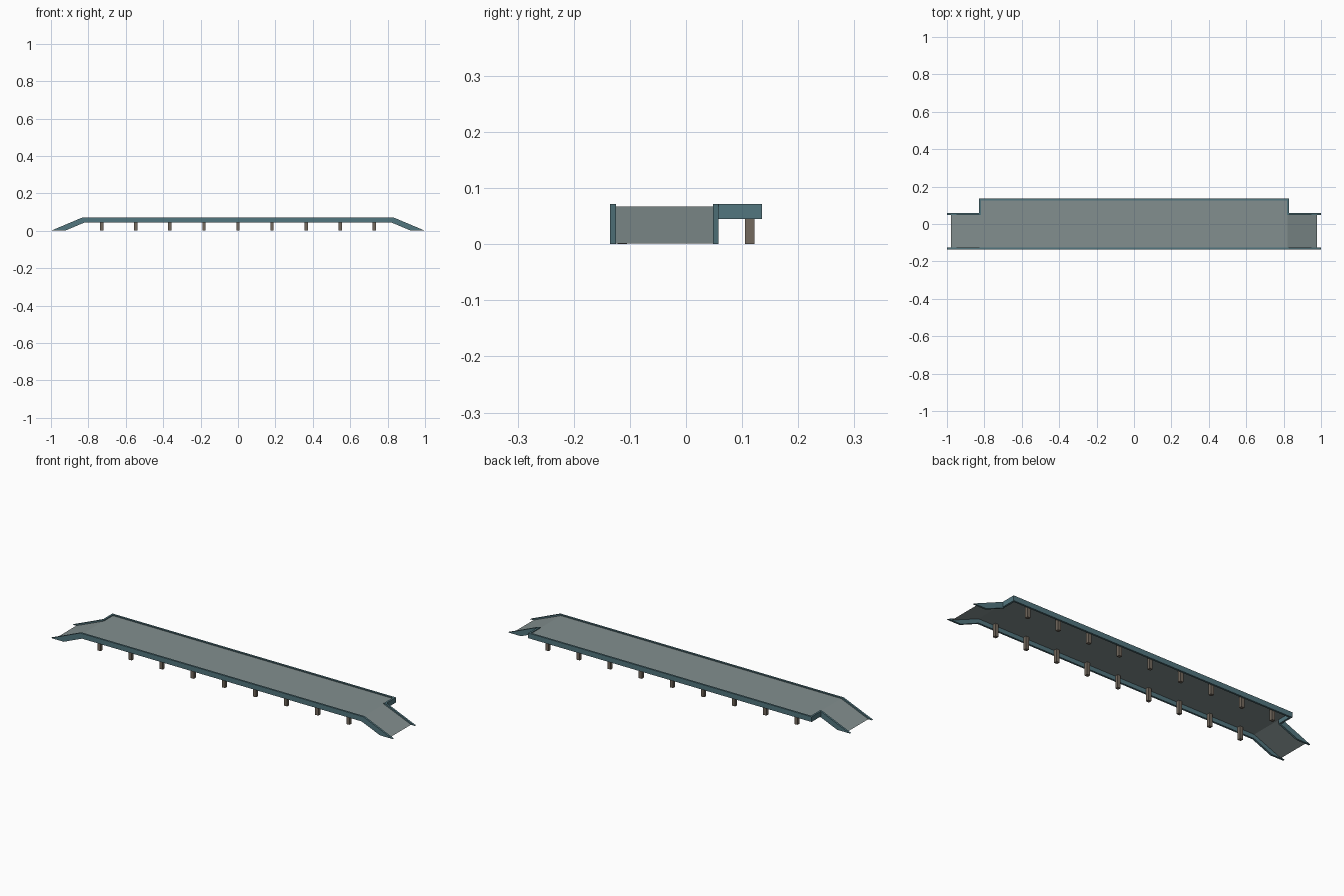
import bpy, bmesh

if "Cube" in bpy.data.objects:
    bpy.data.objects.remove(bpy.data.objects["Cube"])

def material(name, rgb):
    m = bpy.data.materials.new(name)
    m.diffuse_color = (*rgb, 1)
    m.use_nodes = True
    m.node_tree.nodes["Principled BSDF"].inputs["Base Color"].default_value = m.diffuse_color
    return m

GREY = material("deck grey", (0.225, 0.275, 0.275))
TEAL = material("beam teal", (0.085, 0.18, 0.21))
BROWN = material("post brown", (0.17, 0.14, 0.11))

def finish(bm, name, mat):
    bmesh.ops.recalc_face_normals(bm, faces=bm.faces)
    mesh = bpy.data.meshes.new(name)
    bm.to_mesh(mesh)
    bm.free()
    mesh.materials.append(mat)
    obj = bpy.data.objects.new(name, mesh)
    bpy.context.collection.objects.link(obj)
    return obj

def extrude_profile(name, xz, y0, y1, mat):
    """Solid made by pushing an x-z outline from y0 to y1."""
    bm = bmesh.new()
    face = bm.faces.new([bm.verts.new((x, y0, z)) for x, z in xz])
    ext = bmesh.ops.extrude_face_region(bm, geom=[face])["geom"]
    moved = [v for v in ext if isinstance(v, bmesh.types.BMVert)]
    bmesh.ops.translate(bm, verts=moved, vec=(0, y1 - y0, 0))
    return finish(bm, name, mat)

def box(name, x0, x1, y0, y1, z0, z1, mat):
    return extrude_profile(name, [(x0, z0), (x1, z0), (x1, z1), (x0, z1)], y0, y1, mat)

def sheet(name, quad, mat):
    bm = bmesh.new()
    bm.faces.new([bm.verts.new(p) for p in quad])
    bm.normal_update()
    for f in bm.faces:
        if f.normal.z < 0:
            f.normal_flip()
    mesh = bpy.data.meshes.new(name)
    bm.to_mesh(mesh)
    bm.free()
    mesh.materials.append(mat)
    bpy.context.collection.objects.link(bpy.data.objects.new(name, mesh))

TOP, BOT, DECK = 0.072, 0.045, 0.067
YF, YB, YR, T = -0.135, 0.135, 0.058, 0.01
XE = 0.829

# front edge beam, bending down along both ramps
right = [(0.818, BOT), (0.925, 0), (1.0, 0), (XE, TOP)]
left = [(-x, z) for x, z in reversed(right)]
extrude_profile("front_beam", right + left, YF, YF + T, TEAL)

# back edge beam
box("back_beam", -XE, XE, YB - T, YB, BOT, TOP, TEAL)

# platform deck
sheet("platform_deck", [(-0.82, YF + T, DECK), (0.82, YF + T, DECK),
                        (0.82, YB - T, DECK), (-0.82, YB - T, DECK)], GREY)

for s, side in ((-1, "left"), (1, "right")):
    # short end beam beside the ramp
    xs = sorted((s * (XE - T), s * XE))
    box(side + "_end_beam", *xs, YR - T, YB - T, BOT, TOP, TEAL)
    # inner ramp stringer
    outline = [(s * x, z) for x, z in right]
    extrude_profile(side + "_ramp_stringer", outline, YR - T, YR, TEAL)
    # sloped ramp surface
    sheet(side + "_ramp_deck", [(s * 0.82, YF + T, DECK), (s * 0.979, YF + T, 0.001),
                                (s * 0.979, YR - T, 0.001), (s * 0.82, YR - T, DECK)], GREY)

# two rows of square posts
for row, y in (("front", -0.1135), ("back", 0.1135)):
    for i in range(9):
        x = (i - 4) * 0.182
        box(f"{row}_post_{i + 1}", x - 0.009, x + 0.009, y - 0.0085, y + 0.0085,
            0, DECK - 0.001, BROWN)
